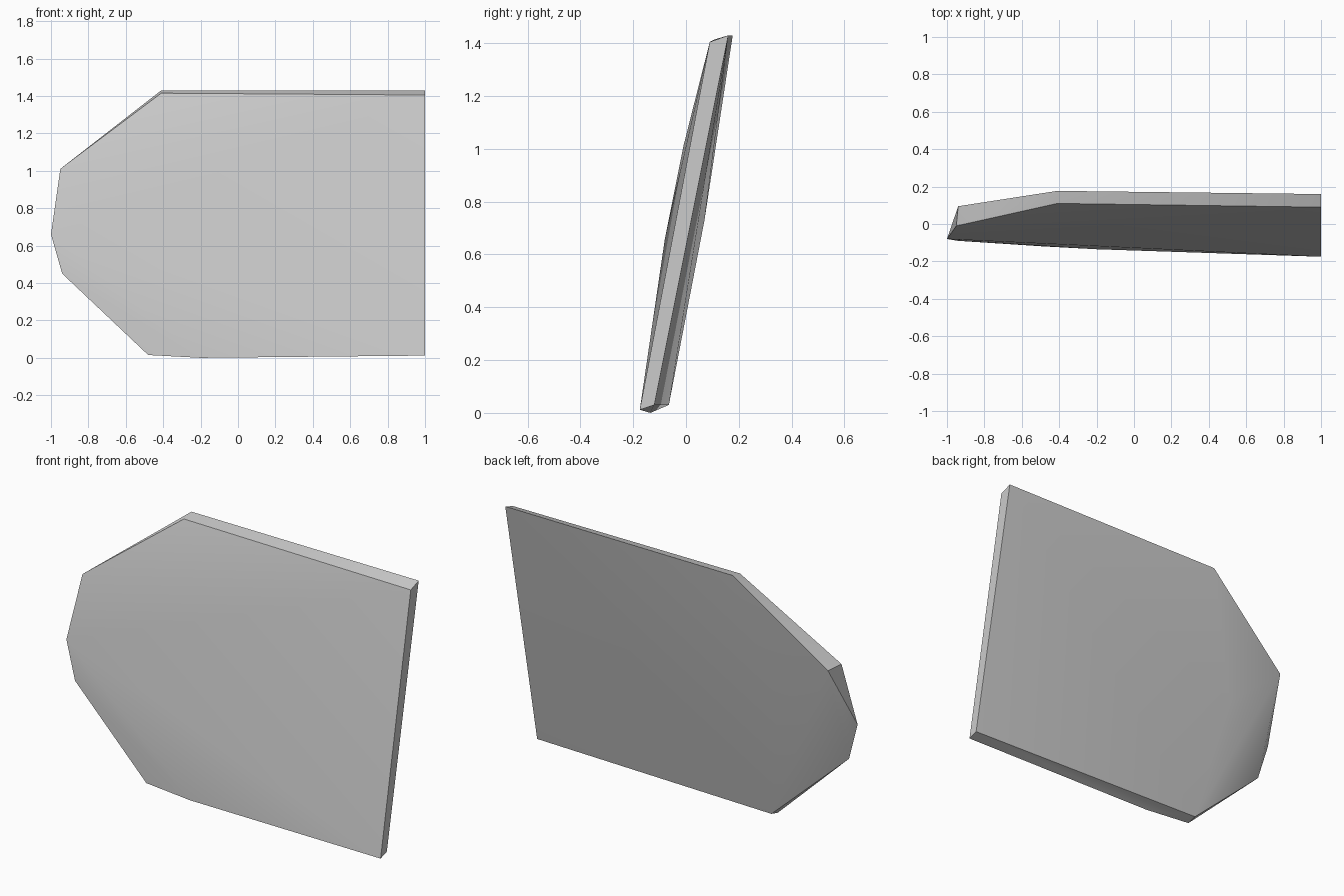
import bpy
import bmesh
import math

cube = bpy.data.objects.get("Cube")
if cube:
    bpy.data.objects.remove(cube, do_unlink=True)

# Single plain grey finish
grey = bpy.data.materials.new("plain_grey")
grey.use_nodes = True
colour = (0.6, 0.6, 0.6, 1)
grey.diffuse_color = colour
grey.node_tree.nodes["Principled BSDF"].inputs["Base Color"].default_value = colour

# Front outline, from the top inner corner round the outer tip to the bottom
front_outline = [
    (1, 0.09, 1.405), (-0.41, 0.11, 1.415), (-0.95, -0.01, 1.01),
    (-1, -0.08, 0.66), (-0.94, -0.09, 0.45), (-0.48, -0.12, 0.015),
    (-0.2, -0.135, 0), (1, -0.175, 0.012),
]
# Back outline, with one raised point near the outer tip
back_outline = [
    (1, 0.16, 1.43), (-0.41, 0.177, 1.43), (-0.94, 0.095, 1.01),
    (-0.61, 0.07, 0.73), (-0.48, -0.065, 0.03), (1, -0.12, 0.03),
]

# Leaning slab: the convex skin round both outlines
bm = bmesh.new()
points = [bm.verts.new(p) for p in front_outline + back_outline]
bmesh.ops.convex_hull(bm, input=points)
bmesh.ops.dissolve_limit(bm, angle_limit=math.radians(0.3),
                         verts=bm.verts, edges=bm.edges)
bmesh.ops.recalc_face_normals(bm, faces=bm.faces)
mesh = bpy.data.meshes.new("tapered_panel")
bm.to_mesh(mesh)
bm.free()
mesh.materials.append(grey)
panel = bpy.data.objects.new("tapered_panel", mesh)
bpy.context.collection.objects.link(panel)

# Soft creases on the broad faces, crisp rim
bpy.ops.object.select_all(action="DESELECT")
panel.select_set(True)
bpy.context.view_layer.objects.active = panel
bpy.ops.object.shade_smooth_by_angle(angle=math.radians(35))
